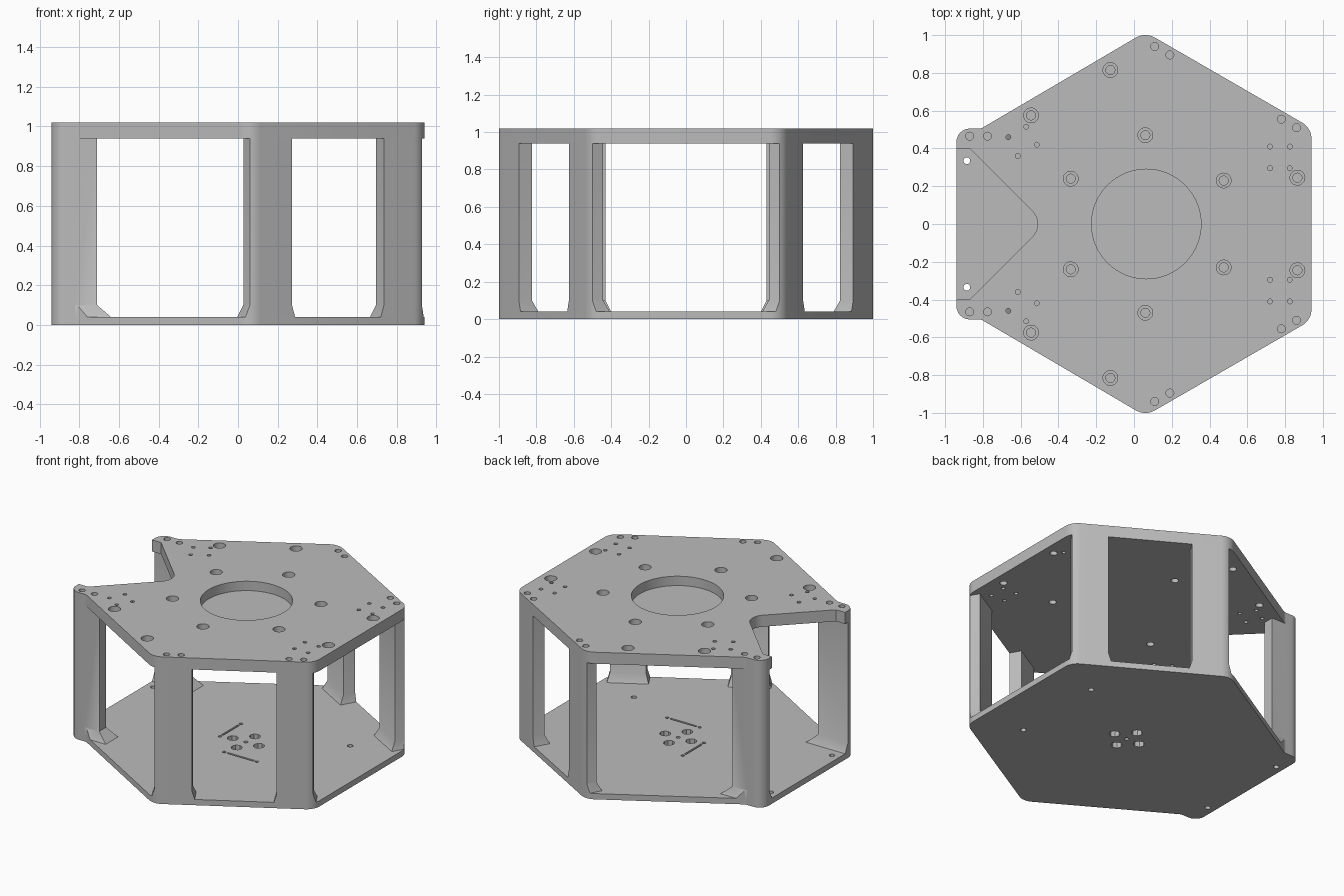
import bpy, bmesh, math
from mathutils import Vector, Matrix

if "Cube" in bpy.data.objects:
    bpy.data.objects.remove(bpy.data.objects["Cube"], do_unlink=True)

grey = bpy.data.materials.new("matte_grey")
grey.use_nodes = True
GREY = (0.5, 0.5, 0.5, 1)
grey.diffuse_color = GREY
grey.node_tree.nodes["Principled BSDF"].inputs["Base Color"].default_value = GREY

CX, APOTHEM = 0.06, 0.88           # hexagon centre and half width across flats
R = APOTHEM / math.cos(math.pi / 6)
FLOOR, CEIL, TOP = 0.04, 0.94, 1.02


def fillet(corners, steps=8):
    """Outline from (x, y, radius) corners."""
    pts, n = [], len(corners)
    for i, (x, y, r) in enumerate(corners):
        p = Vector((x, y))
        if r == 0:
            pts.append(p)
            continue
        a = (Vector(corners[i - 1][:2]) - p).normalized()
        b = (Vector(corners[(i + 1) % n][:2]) - p).normalized()
        half = a.angle(b) / 2
        c = p + (a + b).normalized() * r / math.sin(half)
        t = r / math.tan(half)
        v1, v2 = p + a * t - c, p + b * t - c
        pts += [c + v1.lerp(v2, k / steps).normalized() * r for k in range(steps + 1)]
    return pts


def loft(bm, rings):
    """Closed solid through rings of (outline, z)."""
    rows = [[bm.verts.new((p[0], p[1], z)) for p in pts] for pts, z in rings]
    n = len(rows[0])
    bm.faces.new(rows[0][::-1])
    bm.faces.new(rows[-1])
    for lo, hi in zip(rows, rows[1:]):
        for i in range(n):
            j = (i + 1) % n
            bm.faces.new((lo[i], lo[j], hi[j], hi[i]))


def make(name, bm):
    bmesh.ops.recalc_face_normals(bm, faces=bm.faces)
    me = bpy.data.meshes.new(name)
    bm.to_mesh(me)
    bm.free()
    ob = bpy.data.objects.new(name, me)
    bpy.context.collection.objects.link(ob)
    me.materials.append(grey)
    return ob


def solid(name, pts, z0, z1):
    bm = bmesh.new()
    loft(bm, [(pts, z0), (pts, z1)])
    return make(name, bm)


def circles(bm, spots, r, z0, z1, seg=20):
    for x, y in spots:
        bmesh.ops.create_cone(bm, cap_ends=True, segments=seg, radius1=r, radius2=r, depth=z1 - z0,
                              matrix=Matrix.Translation((x, y, (z0 + z1) / 2)))


def boolean(ob, cutter, op="DIFFERENCE"):
    mod = ob.modifiers.new("cut", "BOOLEAN")
    mod.operation, mod.object, mod.solver = op, cutter, "EXACT"
    dg = bpy.context.evaluated_depsgraph_get()
    me = bpy.data.meshes.new_from_object(ob.evaluated_get(dg))
    ob.modifiers.clear()
    ob.data = me
    bpy.data.objects.remove(cutter, do_unlink=True)


def both(spots):
    return [(x, s * y) for x, y in spots for s in (-1, 1)]


# Hexagonal outline with two ears on the -x side
half = [(-0.94, -0.505, 0.07), (-0.81, -0.505, 0.05), (CX, -R, 0.1), (CX + APOTHEM, -R / 2, 0.1)]
outline = fillet(half + [(x, -y, r) for x, y, r in reversed(half)])

# Bottom plate with mounting holes
base = solid("bottom_plate", outline, 0, FLOOR)
bm = bmesh.new()
circles(bm, both([(-0.885, 0.335), (0.63, 0.33)]), 0.018, -0.1, 0.1)
circles(bm, [(CX, 0)], 0.014, -0.1, 0.1)
for k in range(4):
    a = k * math.pi / 2
    circles(bm, [(CX + 0.1 * math.cos(a), 0.1 * math.sin(a))], 0.036, -0.1, 0.1, 8)
boolean(base, make("cutter", bm))

# Shallow slots with round ends in the floor
bm = bmesh.new()
w, z0, z1 = 0.007, FLOOR - 0.012, 0.1
for x0, y0, x1, y1 in ((-0.18, 0, -0.18, 0.18), (0, -0.2, 0.2, -0.2)):
    d = Vector((x1 - x0, y1 - y0)).normalized()
    n = Vector((-d.y, d.x)) * w
    p, q = Vector((CX + x0, y0)), Vector((CX + x1, y1))
    loft(bm, [([p - n, q - n, q + n, p + n], z) for z in (z0, z1)])
    circles(bm, [p - d * 0.025, q + d * 0.025], 0.012, z0, z1, 12)
boolean(base, make("cutter", bm))

# Top plate with the notch
lid = solid("top_plate", outline, CEIL, TOP)
notch = fillet([(-1.1, -0.4, 0), (-0.87, -0.4, 0), (-0.47, 0, 0.097), (-0.87, 0.4, 0), (-1.1, 0.4, 0)])
boolean(lid, solid("cutter", notch, 0.8, 1.2))

# Top plate through holes
bolts = both([(-0.125, 0.815), (-0.545, 0.575), (0.06, 0.47), (-0.335, 0.24), (0.475, 0.23), (0.865, 0.245)])
pins = both([(0.11, 0.94), (0.19, 0.895), (0.78, 0.555), (0.86, 0.51), (-0.87, 0.465), (-0.775, 0.465)])
tiny = both([(-0.57, 0.515), (-0.615, 0.36), (-0.515, 0.42), (-0.665, 0.46)]
            + [(x, y) for x in (0.72, 0.825) for y in (0.295, 0.41)])
bm = bmesh.new()
circles(bm, bolts, 0.024, 0.8, 1.2)
circles(bm, pins, 0.021, 0.8, 1.2)
circles(bm, tiny, 0.013, 0.8, 1.2, 12)
boolean(lid, make("cutter", bm))

# Counterbores and the large round recess
bm = bmesh.new()
circles(bm, bolts, 0.039, TOP - 0.04, 1.2, 24)
circles(bm, [(0.065, 0)], 0.29, TOP - 0.065, 1.2, 64)
boolean(lid, make("cutter", bm))


def post(name, origin, u, n, span, depth, flare, side):
    """Wall plate with a flared foot, trimmed to the outline. u runs along it, n goes inward."""
    def ring(f0, f1, f_in, f_out):
        a, b = span[0] - f0, span[1] + f1
        lo, hi = depth[0] - f_out, depth[1] + f_in
        pts = [origin + u * s + n * t for s, t in ((a, lo), (b, lo), (b, hi), (a, hi))]
        return [(p.x, p.y * side) for p in pts]
    bm = bmesh.new()
    loft(bm, [(ring(*flare), FLOOR), (ring(0, 0, 0, 0), 0.1), (ring(0, 0, 0, 0), CEIL)])
    ob = make(name, bm)
    boolean(ob, solid("trim", outline, -0.1, 1.2), "INTERSECT")
    return ob


# Six posts: two on each +x slanted side and one under each ear
parts = [base, lid]
corner = Vector((CX, -R))
u = Vector((math.cos(math.pi / 6), 0.5))
n = Vector((-u.y, u.x))
for side, word in ((1, "front"), (-1, "back")):
    small = (0.018, 0.018, 0.03, 0)
    parts.append(post(word + "_middle_post", corner, u, n, (0.008, 0.245), (-0.03, 0.08), small, side))
    parts.append(post(word + "_left_post", corner, u, n, (0.78, R - 0.008), (-0.03, 0.08), small, side))
    parts.append(post(word + "_right_post", Vector((-0.94, -0.505)), Vector((1, 0)), Vector((0, 1)),
                      (-0.02, 0.23), (0, 0.075), (0, 0.07, 0.03, 0.03), side))

# Smooth rounded corners, keep edges sharp
bpy.ops.object.select_all(action="DESELECT")
for ob in parts:
    ob.select_set(True)
bpy.context.view_layer.objects.active = base
bpy.ops.object.shade_smooth_by_angle(angle=math.radians(30))
